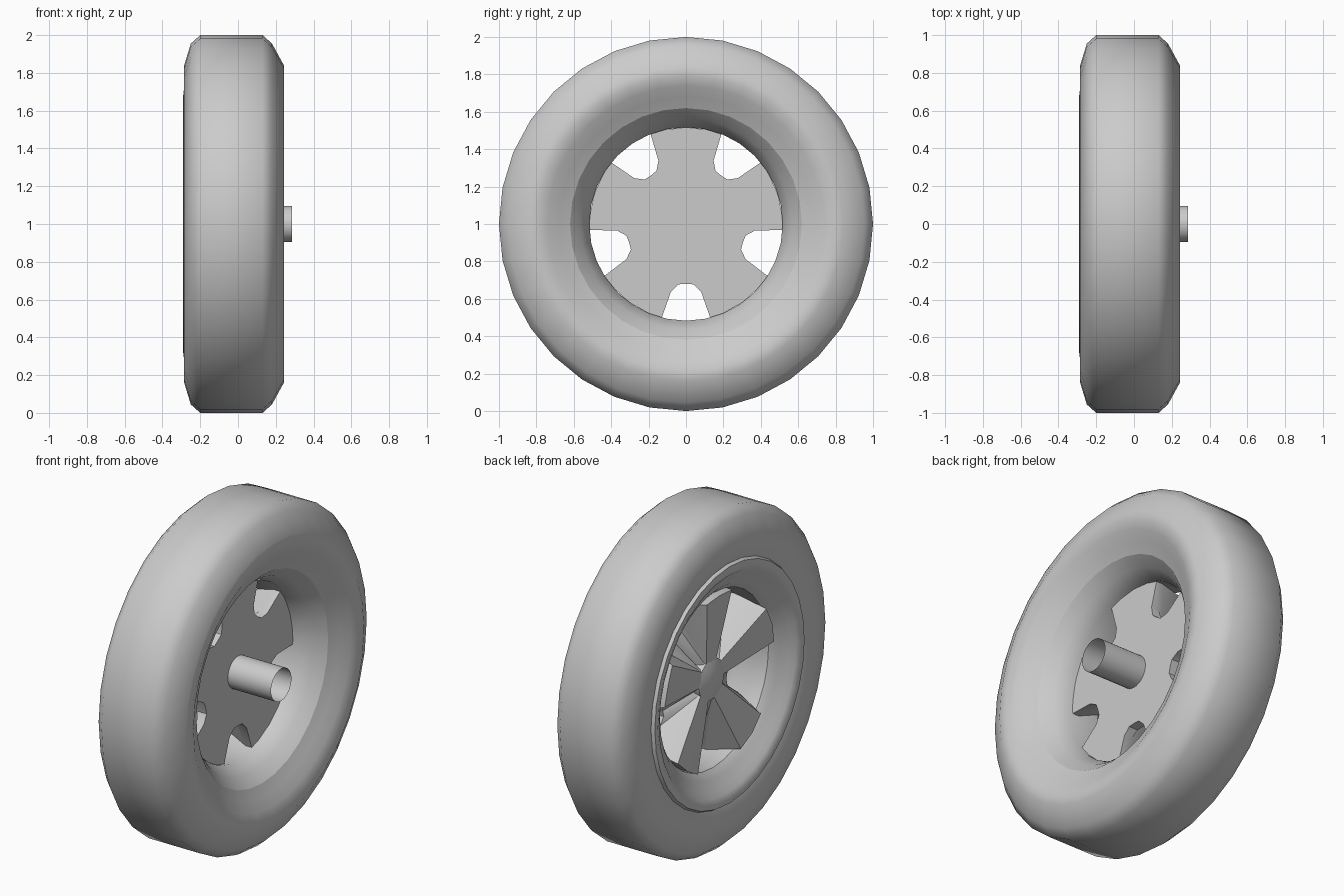
import bpy, bmesh
from math import sin, cos, pi, radians

if "Cube" in bpy.data.objects:
    bpy.data.objects.remove(bpy.data.objects["Cube"])


def polar(r, ang, x):
    # wheel axle runs along x, centred at z = 1
    return (x, r * cos(ang), 1 + r * sin(ang))


def finish(name, bm, angle):
    bmesh.ops.remove_doubles(bm, verts=bm.verts, dist=1e-4)
    bmesh.ops.recalc_face_normals(bm, faces=bm.faces)
    me = bpy.data.meshes.new(name)
    bm.to_mesh(me)
    bm.free()
    ob = bpy.data.objects.new(name, me)
    bpy.context.collection.objects.link(ob)
    bpy.ops.object.select_all(action='DESELECT')
    ob.select_set(True)
    bpy.context.view_layer.objects.active = ob
    bpy.ops.object.shade_smooth_by_angle(angle=radians(angle))
    return ob


def lathe(name, profile, n=32, angle=50):
    # revolve (x, radius) points around the axle
    bm = bmesh.new()
    rings = [[bm.verts.new(polar(r, 2 * pi * i / n, x)) for i in range(n)]
             for x, r in profile]
    for a, b in zip(rings, rings[1:]):
        for i in range(n):
            j = (i + 1) % n
            bm.faces.new((a[i], a[j], b[j], b[i]))
    return finish(name, bm, angle)


# rubber tyre, from one rim edge over the tread to the other
lathe("tyre", [(0.16, 0.62), (0.19, 0.68), (0.225, 0.74), (0.243, 0.79),
               (0.243, 0.84), (0.18, 0.955), (0.13, 1.0), (-0.20, 1.0),
               (-0.25, 0.955), (-0.285, 0.84), (-0.285, 0.77),
               (-0.27, 0.715)])

# rim barrel with raised outer lip
lathe("rim", [(0.16, 0.62), (0.10, 0.565), (0.02, 0.517), (-0.18, 0.52),
              (-0.22, 0.56), (-0.25, 0.62), (-0.275, 0.645),
              (-0.29, 0.68), (-0.288, 0.705), (-0.27, 0.715)], angle=40)

# open axle tube and domed hub cap
lathe("axle_tube", [(0.285, 0.096), (-0.02, 0.096)])
lathe("hub_cap", [(-0.19, 0.0), (-0.187, 0.06), (-0.168, 0.12),
                  (-0.10, 0.125)])

# five flared spokes on a notched back plate: one half sector, mirrored
a0, a1, a2 = (0.1, 0, -0.17), (0.1, 25, -0.165), (0.1, 36, -0.125)
b0, b1 = (0.517, 0, -0.225), (0.517, 13, -0.22)
notch = [(0.32, 36, -0.06), (0.325, 29, -0.06), (0.37, 23.5, -0.05),
         (0.517, 21.5, -0.04)]
n0, n1, n2, n3 = notch
faces = [(a0, a1, b1, b0), (a1, b1, n3), (a1, n3, n2), (a1, n2, n1),
         (a1, n1, n0, a2)]
border = notch + [b1, b0]
for p, q in zip(border, border[1:]):
    pb, qb = (p[0], p[1], 0), (q[0], q[1], 0)
    faces.append((p, q, qb, pb))          # notch and outer walls
    faces.append(((0, 0, 0), pb, qb))     # flat back plate

bm = bmesh.new()
for k in range(5):
    for s in (1, -1):
        for f in faces:
            bm.faces.new([bm.verts.new(
                polar(r, pi / 2 + radians(72 * k + s * t), x))
                for r, t, x in f])
finish("spokes", bm, 30)
